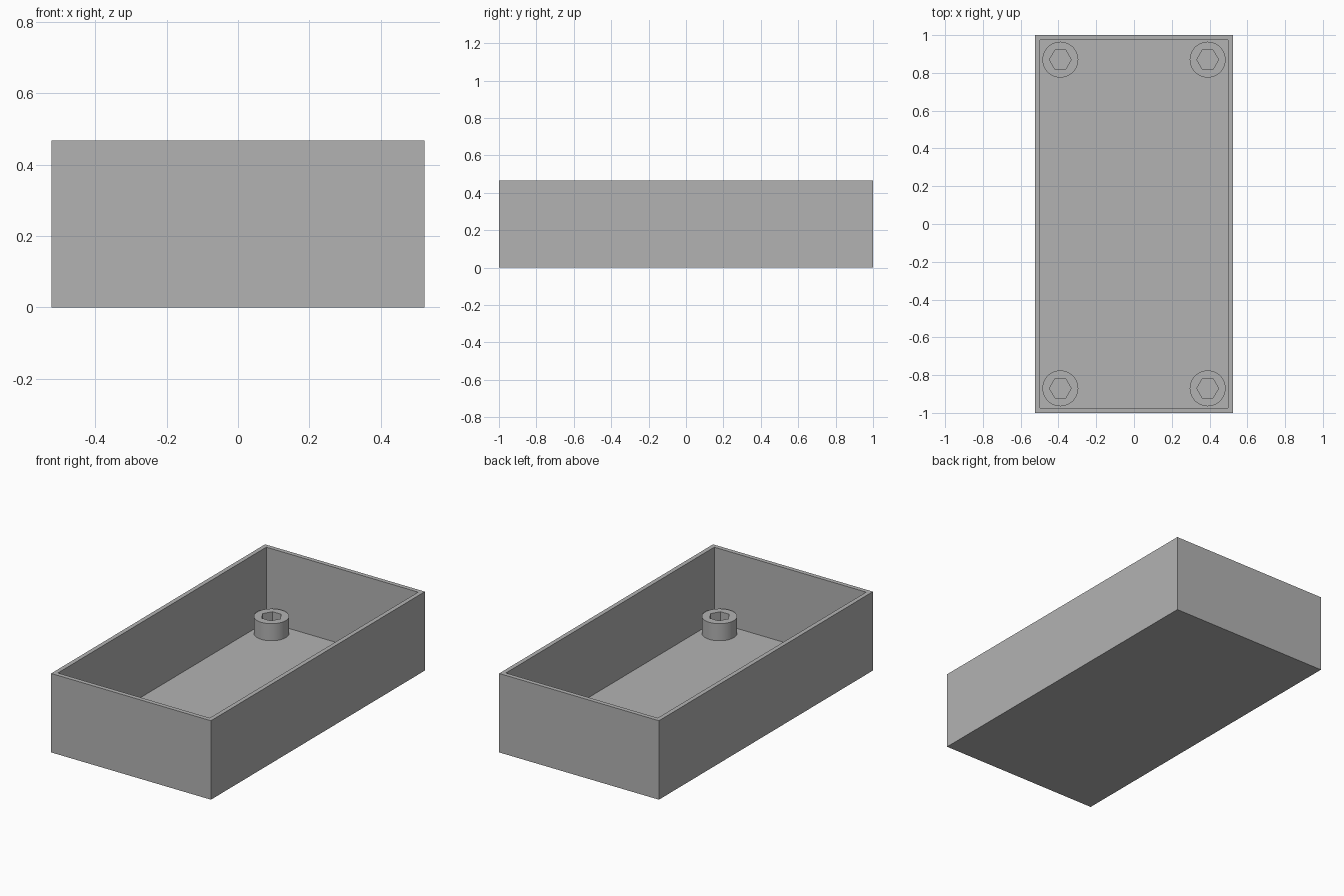
import bpy
import bmesh
from math import sin, cos, pi

WIDTH, LENGTH, HEIGHT = 1.046, 2.0, 0.467
WALL = 0.026
POST_R, POST_TOP = 0.095, 0.127
HEX_APOTHEM, SOCKET_DEPTH = 0.05, 0.06
SIDES = 48

default = bpy.data.objects.get("Cube")
if default:
    bpy.data.objects.remove(default, do_unlink=True)

# Single grey material
grey = bpy.data.materials.new("plain grey")
grey.use_nodes = True
colour = (0.45, 0.45, 0.45, 1)
grey.diffuse_color = colour
grey.node_tree.nodes["Principled BSDF"].inputs["Base Color"].default_value = colour


def finish(bm, name, location=(0, 0, 0)):
    bmesh.ops.recalc_face_normals(bm, faces=bm.faces)
    mesh = bpy.data.meshes.new(name)
    bm.to_mesh(mesh)
    bm.free()
    mesh.materials.append(grey)
    obj = bpy.data.objects.new(name, mesh)
    obj.location = location
    bpy.context.collection.objects.link(obj)
    return obj


# Open tray: a box whose top is inset and pushed down to the floor
bm = bmesh.new()
bmesh.ops.create_cube(bm, size=1)
for v in bm.verts:
    v.co = (v.co.x * WIDTH, v.co.y * LENGTH, (v.co.z + 0.5) * HEIGHT)
top = max(bm.faces, key=lambda f: f.calc_center_median().z)
bmesh.ops.inset_region(bm, faces=[top], thickness=WALL, use_even_offset=True)
cavity = bmesh.ops.extrude_discrete_faces(bm, faces=[top])["faces"][0]
for v in cavity.verts:
    v.co.z = WALL
finish(bm, "tray")


def round_radius(angle):
    return POST_R


def hex_radius(angle):
    return HEX_APOTHEM / cos(angle % (pi / 3) - pi / 6)


def ring(bm, radius, z):
    angles = [2 * pi * (i + 0.001) / SIDES for i in range(SIDES)]
    return [bm.verts.new((radius(a) * cos(a), radius(a) * sin(a), z)) for a in angles]


# Round corner posts with hexagonal sockets
def corner_post(name, x, y):
    bm = bmesh.new()
    rings = [ring(bm, round_radius, WALL),
             ring(bm, round_radius, POST_TOP),
             ring(bm, hex_radius, POST_TOP),
             ring(bm, hex_radius, POST_TOP - SOCKET_DEPTH)]
    for a, b in zip(rings, rings[1:]):
        for i in range(SIDES):
            j = (i + 1) % SIDES
            bm.faces.new((a[i], a[j], b[j], b[i]))
    bm.faces.new(rings[0])
    bm.faces.new(rings[-1])
    post = finish(bm, name, (x, y, 0))
    bpy.ops.object.select_all(action="DESELECT")
    post.select_set(True)
    bpy.context.view_layer.objects.active = post
    bpy.ops.object.shade_smooth_by_angle()


for side, x in (("left", 0.39), ("right", -0.39)):
    for end, y in (("front", -0.87), ("back", 0.87)):
        corner_post(f"{end}_{side}_post", x, y)
